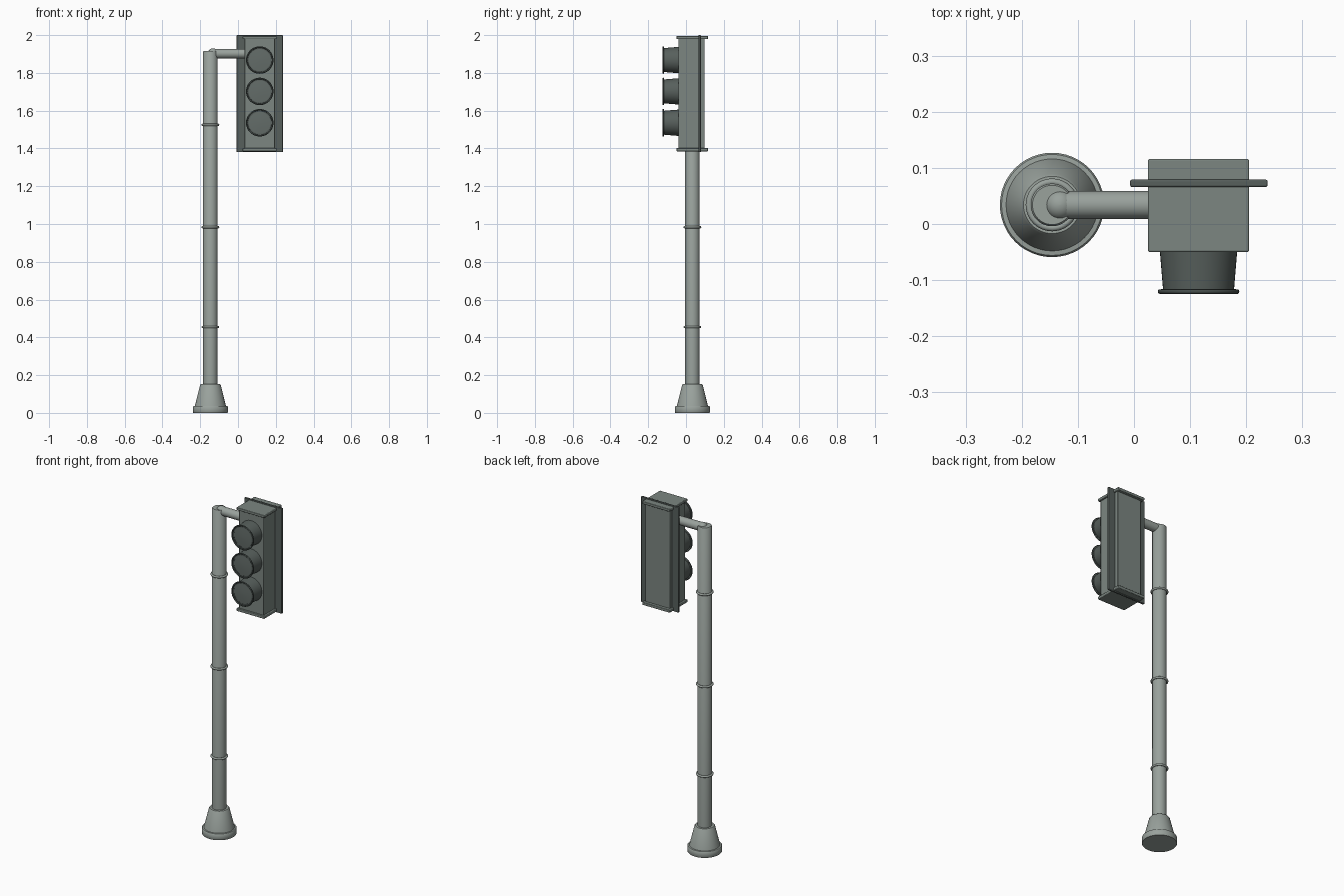
import bpy, math
from math import pi, cos, sin
from mathutils import Matrix

if "Cube" in bpy.data.objects:
    bpy.data.objects.remove(bpy.data.objects["Cube"])

PX, PY = -0.146, 0.034      # pole axis
HX = 0.115                  # signal head centre


def material(name, color):
    mat = bpy.data.materials.new(name)
    mat.diffuse_color = (*color, 1)
    mat.use_nodes = True
    mat.node_tree.nodes["Principled BSDF"].inputs["Base Color"].default_value = mat.diffuse_color
    return mat


STEEL = material("grey_steel", (0.32, 0.36, 0.335))
SHELL = material("green_grey_shell", (0.20, 0.24, 0.22))
DARK = material("dark_plate", (0.095, 0.115, 0.107))
GLASS = material("unlit_lens", (0.125, 0.15, 0.14))
RIM = material("dark_rim", (0.06, 0.075, 0.07))


def finish(name, verts, faces, color, mat=None):
    me = bpy.data.meshes.new(name)
    me.from_pydata(verts, [], faces)
    if mat:
        me.transform(mat)
    me.update()
    me.materials.append(color)
    ob = bpy.data.objects.new(name, me)
    bpy.context.collection.objects.link(ob)
    bpy.ops.object.select_all(action='DESELECT')
    ob.select_set(True)
    bpy.context.view_layer.objects.active = ob
    bpy.ops.object.shade_smooth_by_angle(angle=math.radians(40))
    return ob


def lathe(name, profile, loc, color, axis='Z', n=48, closed=False):
    """Spin (radius, height) points; open profiles get end caps."""
    verts = [(r * cos(2 * pi * i / n), r * sin(2 * pi * i / n), h)
             for r, h in profile for i in range(n)]
    m = len(profile)
    faces = []
    for k in range(m if closed else m - 1):
        a, b = k * n, (k + 1) % m * n
        faces += [(a + i, a + (i + 1) % n, b + (i + 1) % n, b + i) for i in range(n)]
    if not closed:
        faces += [tuple(reversed(range(n))), tuple(range((m - 1) * n, m * n))]
    rot = {'Z': Matrix(), 'X': Matrix.Rotation(pi / 2, 4, 'Y'),
           'FRONT': Matrix.Rotation(pi / 2, 4, 'X')}[axis]
    return finish(name, verts, faces, color, Matrix.Translation(loc) @ rot)


def ring(name, major, minor, loc, color, axis='Z'):
    prof = [(major + minor * cos(2 * pi * i / 12), minor * sin(2 * pi * i / 12))
            for i in range(12)]
    return lathe(name, prof, loc, color, axis, closed=True)


def box(name, x, y, z, color, bevel=0.003):
    verts = [(a, b, c) for a in x for b in y for c in z]
    faces = [(0, 1, 3, 2), (4, 6, 7, 5), (0, 4, 5, 1), (2, 3, 7, 6), (0, 2, 6, 4), (1, 5, 7, 3)]
    ob = finish(name, verts, faces, color)
    mod = ob.modifiers.new("edge_bevel", 'BEVEL')
    mod.width, mod.segments = bevel, 2
    return ob


# Base: flange and tapered foot
lathe("base_foot", [(0.091, 0), (0.093, 0.003), (0.093, 0.032), (0.090, 0.036),
                    (0.082, 0.037), (0.055, 0.147), (0.051, 0.152), (0.03, 0.152)],
      (PX, PY, 0), STEEL)

# Pole with bevelled flat top and three collars
lathe("pole", [(0.038, 0.14), (0.038, 1.912), (0.035, 1.916)], (PX, PY, 0), STEEL)
for i, z in enumerate((0.455, 0.983, 1.525)):
    ring(f"pole_collar_{i + 1}", 0.041, 0.006, (PX, PY, z), STEEL)

# Arm with rounded elbow
lathe("arm_elbow", [(0.027 * sin(a), -0.027 * cos(a))
                    for a in [0.02 + (pi - 0.04) * i / 16 for i in range(17)]],
      (-0.132, PY, 1.903), STEEL)
lathe("arm", [(0.025, -0.132), (0.025, 0.04)], (0, PY, 1.902), STEEL, 'X')

# Signal head: housing, backplate, end caps
box("housing", (HX - 0.08, HX + 0.08), (-0.041, 0.099), (1.39, 1.99), SHELL)
box("backplate", (-0.007, 0.238), (0.066, 0.079), (1.38, 2.0), DARK)
for name, z in (("bottom_cap", (1.385, 1.402)), ("top_cap", (1.979, 1.995))):
    box(name, (0.025, 0.205), (-0.05, 0.116), z, SHELL)

# Lamps: tapered visor, rim and slightly domed lens
for i, z in enumerate((1.868, 1.702, 1.536)):
    loc = (HX, 0, z)
    lathe(f"visor_{i + 1}", [(0.070, 0.035), (0.063, 0.12), (0.058, 0.12), (0.060, 0.035)],
          loc, DARK, 'FRONT', closed=True)
    ring(f"visor_rim_{i + 1}", 0.0685, 0.0042, (HX, -0.1205, z), RIM, 'FRONT')
    lathe(f"lens_{i + 1}", [(0.067, 0.116), (0.067, 0.118), (0.05, 0.119),
                            (0.025, 0.1205), (0.003, 0.121)], loc, GLASS, 'FRONT')
